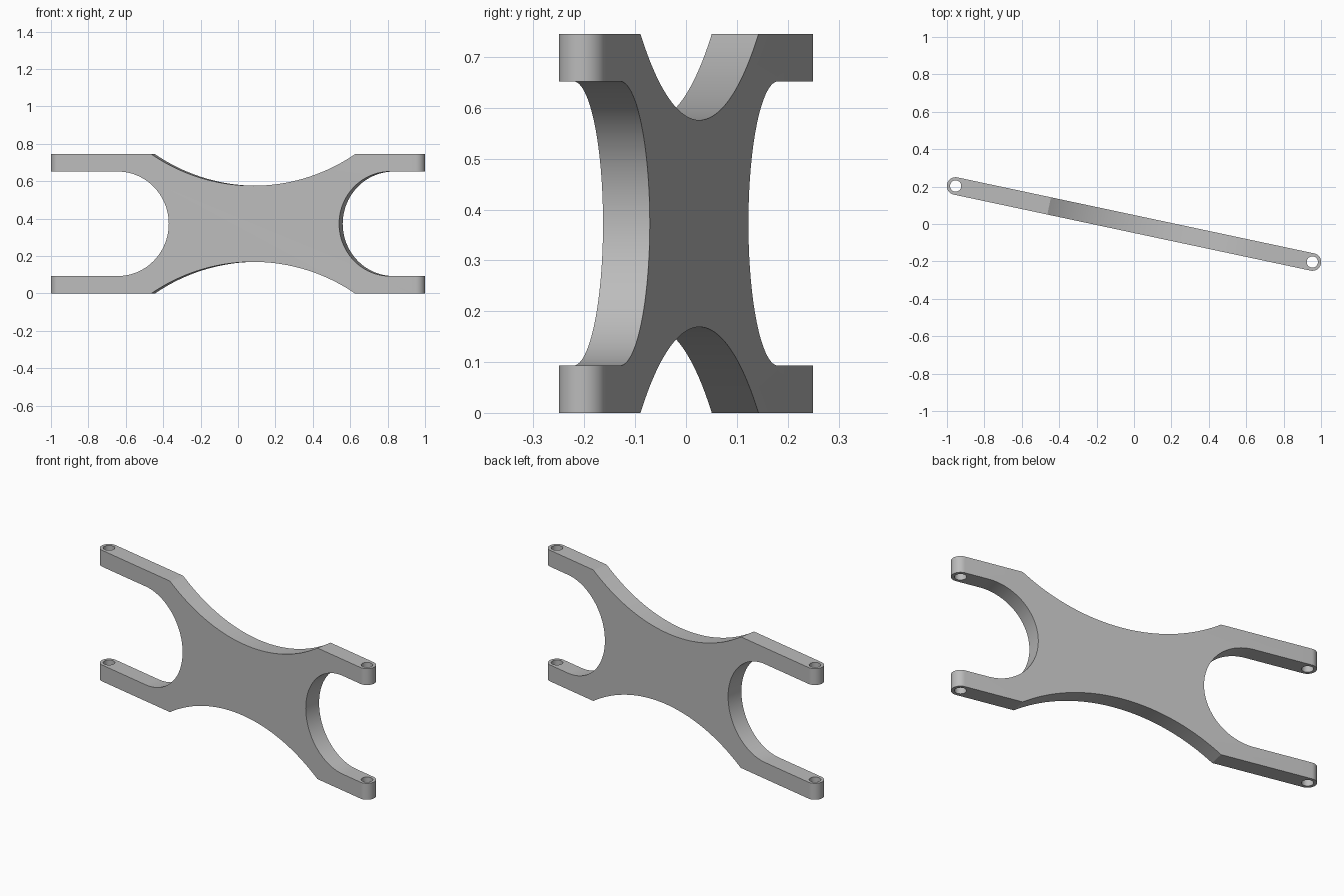
import bpy, bmesh, math
from mathutils import Matrix

cube = bpy.data.objects.get("Cube")
if cube:
    bpy.data.objects.remove(cube)

HEIGHT, ARM, RADIUS = 0.745, 0.093, 0.047
PIN = 0.975                       # pin hole distance from the middle
MID = HEIGHT / 2
TILT = -math.atan2(0.203, 0.953)

grey = bpy.data.materials.new("Light grey")
grey.use_nodes = True
colour = (0.5, 0.5, 0.5, 1)
grey.diffuse_color = colour
grey.node_tree.nodes["Principled BSDF"].inputs["Base Color"].default_value = colour


def arc(cx, cy, r, start, end, n):
    """Points on a circle, angles in radians."""
    return [(cx + r * math.cos(start + (end - start) * i / n),
             cy + r * math.sin(start + (end - start) * i / n)) for i in range(n + 1)]


def prism(name, outline, low, high, upright):
    """Extrude an outline along z (upright) or along y."""
    bm = bmesh.new()
    place = (lambda a, b: (a, b, low)) if upright else (lambda a, b: (a, low, b))
    face = bm.faces.new([bm.verts.new(place(*p)) for p in outline])
    top = bmesh.ops.extrude_face_region(bm, geom=[face])["geom"]
    step = (0, 0, high - low) if upright else (0, high - low, 0)
    bmesh.ops.translate(bm, vec=step, verts=[g for g in top if isinstance(g, bmesh.types.BMVert)])
    bmesh.ops.recalc_face_normals(bm, faces=bm.faces)
    mesh = bpy.data.meshes.new(name)
    bm.to_mesh(mesh)
    bm.free()
    mesh.materials.append(grey)
    ob = bpy.data.objects.new(name, mesh)
    bpy.context.collection.objects.link(ob)
    return ob


# Side outline: shallow waisted edges and a round-bottomed notch at each end
waist_u, half_chord, dip = 0.093, 0.557, 0.169
waist_r = (half_chord ** 2 + dip ** 2) / (2 * dip)
sweep = math.asin(half_chord / waist_r)
waist_z = HEIGHT - dip + waist_r
notch_r = MID - ARM
down, up = -math.pi / 2, math.pi / 2
top_edge = arc(waist_u, waist_z, waist_r, down - sweep, down + sweep, 48)
bottom_edge = [(u, HEIGHT - z) for u, z in reversed(top_edge)]
left_notch = arc(-0.648, MID, notch_r, down, up, 48)
right_notch = arc(0.842, MID, notch_r, up, 3 * up, 48)
outline = ([(-1.2, HEIGHT)] + top_edge + [(1.2, HEIGHT), (1.2, HEIGHT - ARM)]
           + right_notch + [(1.2, ARM), (1.2, 0)] + bottom_edge
           + [(-1.2, 0), (-1.2, ARM)] + left_notch + [(-1.2, HEIGHT - ARM)])
link = prism("suspension_link", outline, -0.1, 0.1, False)

# Round-ended envelope and pin hole cutters
envelope = prism("round_end_envelope",
                 arc(PIN, 0, RADIUS, down, up, 24) + arc(-PIN, 0, RADIUS, up, 3 * up, 24),
                 -0.2, 1, True)
cutters = [(envelope, "INTERSECT")]
for side in (-1, 1):
    hole = arc(side * PIN, 0, 0.03, 0, 2 * math.pi, 32)[:-1]
    cutters.append((prism("pin_hole_cutter", hole, -0.3, 1.1, True), "DIFFERENCE"))
for cutter, operation in cutters:
    cutter.hide_render = True
    mod = link.modifiers.new(operation.title(), "BOOLEAN")
    mod.object, mod.operation, mod.solver = cutter, operation, "EXACT"

# Apply the cuts, then remove the cutters
bpy.context.view_layer.update()
result = bpy.data.meshes.new_from_object(link.evaluated_get(bpy.context.evaluated_depsgraph_get()))
link.modifiers.clear()
link.data = result
for cutter, _ in cutters:
    bpy.data.objects.remove(cutter)
result.transform(Matrix.Rotation(TILT, 4, "Z"))
result.materials.clear()
result.materials.append(grey)
for poly in result.polygons:
    poly.material_index = 0

# Smooth the curved walls and keep the edges crisp
for ob in bpy.context.selected_objects:
    ob.select_set(False)
link.select_set(True)
bpy.context.view_layer.objects.active = link
bpy.ops.object.shade_smooth_by_angle(angle=math.radians(20))
